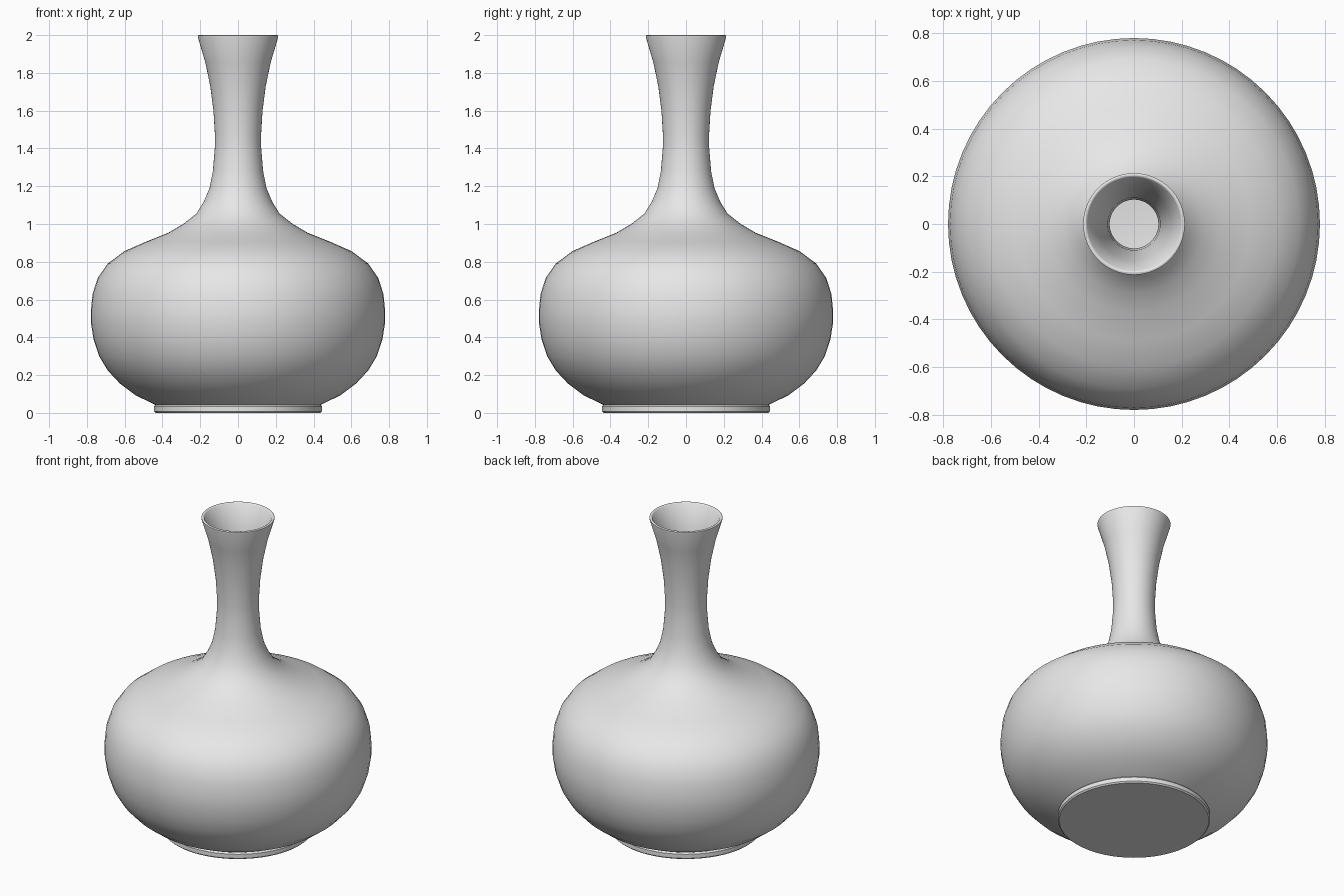
import bpy, bmesh, math

if "Cube" in bpy.data.objects:
    bpy.data.objects.remove(bpy.data.objects["Cube"], do_unlink=True)

SEGMENTS = 64

# Single ceramic colour
clay = bpy.data.materials.new("grey_clay")
clay.use_nodes = True
colour = (0.8, 0.8, 0.8, 1)
clay.diffuse_color = colour
clay.node_tree.nodes["Principled BSDF"].inputs["Base Color"].default_value = colour

# Foot ring and flat base: radius, height
foot = [(0, 0), (0.437, 0), (0.445, 0.008), (0.445, 0.034), (0.437, 0.042)]

# Squat body, shoulder and flaring neck
outer = [(0.45, 0.048), (0.545, 0.095), (0.625, 0.155), (0.69, 0.225),
         (0.735, 0.3), (0.765, 0.39), (0.779, 0.48), (0.779, 0.54),
         (0.77, 0.63), (0.742, 0.715), (0.69, 0.79), (0.6, 0.857),
         (0.49, 0.905), (0.37, 0.953), (0.29, 1.0), (0.22, 1.055),
         (0.18, 1.12), (0.151, 1.19), (0.133, 1.28), (0.123, 1.4),
         (0.122, 1.47), (0.13, 1.6), (0.147, 1.73), (0.173, 1.855),
         (0.213, 1.99)]

# Rounded lip, then the hollow interior down to its floor
lip = [(0.213, 1.997), (0.208, 2.0), (0.202, 2.0), (0.196, 1.995)]
inner = [(r - 0.02, z) for r, z in reversed(outer[18:-1])]
inner += [(0.155, 1.12), (0.2, 1.045), (0.28, 0.975), (0.48, 0.88),
          (0.67, 0.77), (0.745, 0.63), (0.755, 0.48), (0.71, 0.3),
          (0.6, 0.165), (0.43, 0.07), (0, 0.06)]


def lathe(name, profile):
    """Revolve a radius/height profile around z."""
    bm = bmesh.new()
    verts = [bm.verts.new((r, 0, z)) for r, z in profile]
    edges = [bm.edges.new(pair) for pair in zip(verts, verts[1:])]
    bmesh.ops.spin(bm, geom=verts + edges, cent=(0, 0, 0), axis=(0, 0, 1),
                   angle=math.tau, steps=SEGMENTS, use_duplicate=False)
    bmesh.ops.remove_doubles(bm, verts=bm.verts, dist=0.0005)
    bmesh.ops.recalc_face_normals(bm, faces=bm.faces)
    mesh = bpy.data.meshes.new(name)
    bm.to_mesh(mesh)
    bm.free()
    mesh.materials.append(clay)
    obj = bpy.data.objects.new(name, mesh)
    bpy.context.collection.objects.link(obj)
    bpy.ops.object.select_all(action='DESELECT')
    obj.select_set(True)
    bpy.context.view_layer.objects.active = obj
    bpy.ops.object.shade_smooth_by_angle(angle=math.radians(40))
    return obj


lathe("vase", foot + outer + lip + inner)
